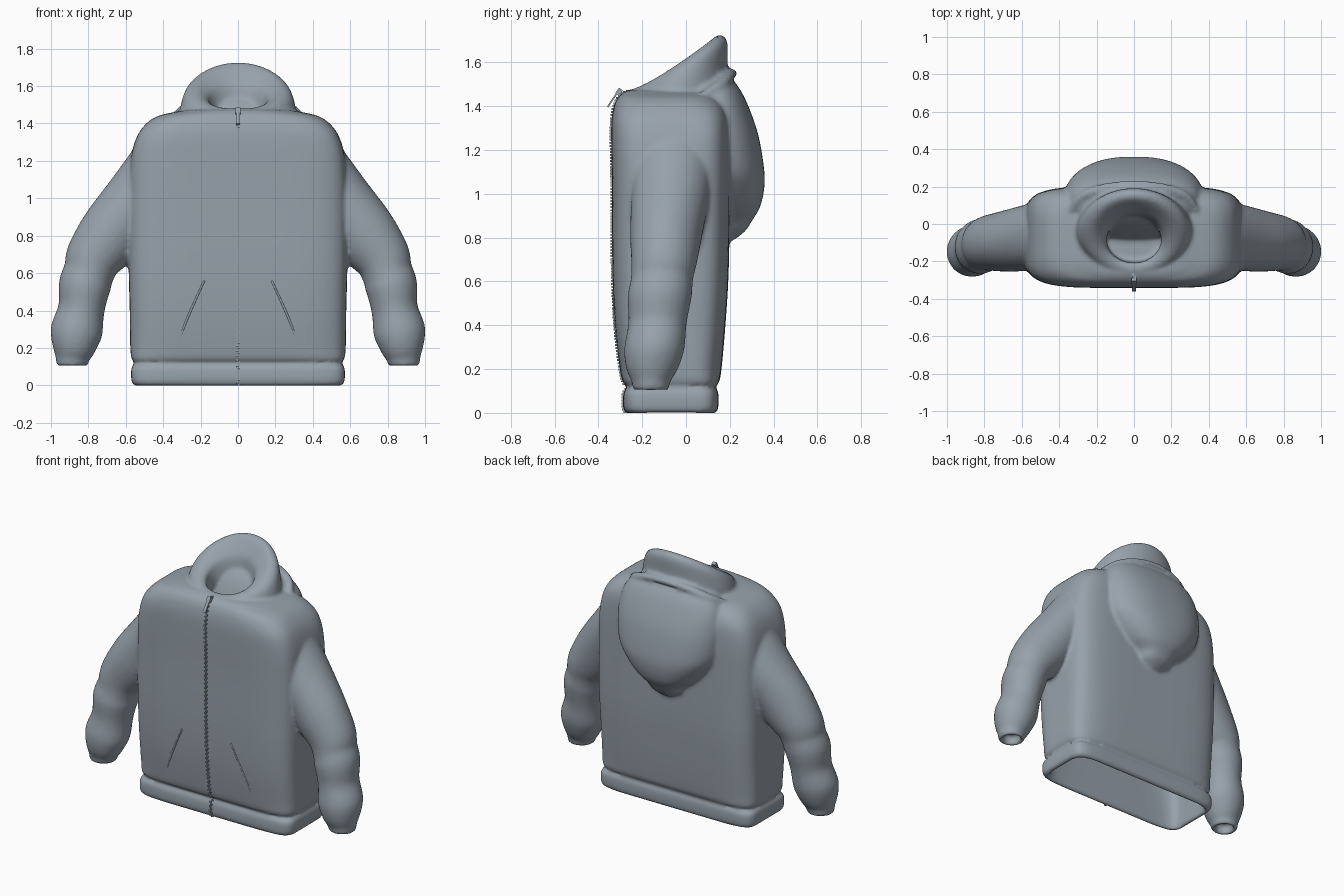
import bpy, bmesh, math
from mathutils import Vector, Matrix

cube = bpy.data.objects.get("Cube")
if cube:
    bpy.data.objects.remove(cube, do_unlink=True)

cloth = bpy.data.materials.new("slate_grey_cloth")
cloth.use_nodes = True
colour = (0.31, 0.36, 0.41, 1)
cloth.diffuse_color = colour
cloth.node_tree.nodes["Principled BSDF"].inputs["Base Color"].default_value = colour
SIDES = 64


def refine(rows, steps=4, cyclic=False):
    """Catmull-Rom interpolation of parameter rows."""
    n, out = len(rows), []
    pick = (lambda i: rows[i % n]) if cyclic else (lambda i: rows[max(0, min(n - 1, i))])
    for i in range(n if cyclic else n - 1):
        for s in range(steps):
            t = s / steps
            out.append([0.5 * (2 * b + (c - a) * t + (2 * a - 5 * b + 4 * c - d) * t * t
                               + (3 * b - a - 3 * c + d) * t ** 3)
                        for a, b, c, d in zip(pick(i - 1), pick(i), pick(i + 1), pick(i + 2))])
    return out if cyclic else out + [list(rows[-1])]


def loft(bm, rings, cyclic=False):
    """Skin a list of rings, capped at both ends or joined into a loop."""
    vs = [[bm.verts.new(p) for p in ring] for ring in rings]
    n = len(vs[0])
    for a, b in zip(vs, vs[1:] + vs[:1] if cyclic else vs[1:]):
        for i in range(n):
            j = (i + 1) % n
            bm.faces.new((a[i], a[j], b[j], b[i]))
    if not cyclic:
        bm.faces.new(vs[0])
        bm.faces.new(vs[-1])


def oval(hx, front, back, z, power, z_back=None):
    """Superellipse ring, optionally rising towards the back."""
    ring = []
    for k in range(SIDES):
        a = 2 * math.pi * (k + 0.5) / SIDES
        c, s = math.cos(a), math.sin(a)
        x = math.copysign(abs(c) ** (2 / power), c)
        y = math.copysign(abs(s) ** (2 / power), s)
        rise = 0 if z_back is None else (z_back - z) * ((1 + s) / 2) ** 1.2
        ring.append((hx * x, (front + back) / 2 + (back - front) / 2 * y, z + rise))
    return ring


def tube(bm, rows, sign=1):
    """Tube through rows of x, y, z, in-plane radius, depth radius."""
    rows, rings, last = refine(rows), [], None
    for i, (x, y, z, r, ry) in enumerate(rows):
        d = Vector(rows[min(i + 1, len(rows) - 1)][:3]) - Vector(rows[max(i - 1, 0)][:3])
        d = d.normalized() if d.length > 1e-5 else last
        if last and d.dot(last) < 0:
            d = -d
        last = d
        side = Vector((0, 1, 0)).cross(d).normalized()
        ring = []
        for k in range(32):
            a = 2 * math.pi * k / 32
            p = Vector((x, y, z)) + side * r * math.cos(a) + Vector((0, ry * math.sin(a), 0))
            ring.append((p.x * sign, p.y, p.z))
        rings.append(ring)
    loft(bm, rings)


def finish(bm, name):
    bmesh.ops.recalc_face_normals(bm, faces=bm.faces)
    mesh = bpy.data.meshes.new(name)
    bm.to_mesh(mesh)
    bm.free()
    mesh.materials.append(cloth)
    obj = bpy.data.objects.new(name, mesh)
    bpy.context.collection.objects.link(obj)
    return obj


# Torso: half width, front, back, height, squareness
cavity = [(.34, -.24, .10, 1.0, 5), (.50, -.27, .13, .65, 5), (.53, -.25, .11, .2, 6),
          (.535, -.25, .11, .02, 8)]
shell = [(.55, -.27, .13, 0, 8), (.567, -.285, .145, .014, 8), (.572, -.288, .149, .06, 8),
         (.567, -.283, .145, .1, 8), (.545, -.262, .128, .118, 7), (.567, -.287, .15, .138, 6),
         (.576, -.302, .162, .2, 5), (.579, -.325, .18, .4, 5), (.585, -.336, .195, .65, 5),
         (.585, -.338, .2, 1.0, 5), (.575, -.341, .2, 1.2, 5), (.545, -.341, .195, 1.32, 5),
         (.50, -.332, .18, 1.39, 4.5), (.44, -.315, .15, 1.435, 4), (.36, -.295, .13, 1.457, 3.5),
         (.25, -.26, .1, 1.474, 3)]
neck = [(.165, -.215, .05, 1.46, 2), (.16, -.21, .05, 1.40, 2), (.15, -.2, .04, 1.3, 2)]
bm = bmesh.new()
loft(bm, [oval(*r) for r in refine(cavity + shell + neck)])

# Sleeves with padded rolls and open cuffs
sleeve = [(.42, -.06, 1.20, .15, .19), (.54, -.07, 1.01, .165, .18), (.67, -.09, .82, .175, .165),
          (.765, -.10, .69, .155, .15), (.795, -.11, .61, .137, .142), (.82, -.12, .53, .139, .146),
          (.837, -.13, .41, .124, .133), (.863, -.145, .29, .139, .137), (.877, -.155, .2, .116, .117),
          (.885, -.16, .14, .09, .087), (.885, -.16, .11, .083, .082), (.885, -.16, .106, .06, .06),
          (.885, -.16, .16, .055, .055)]
for sign in (1, -1):
    tube(bm, sleeve, sign)

# Hood collar: half width, front, back, front height, back height
collar = [(.155, -.21, .05, 1.40, 1.40), (.155, -.21, .05, 1.468, 1.58),
          (.185, -.225, .09, 1.478, 1.665), (.23, -.24, .145, 1.48, 1.725),
          (.275, -.255, .187, 1.475, 1.70), (.30, -.26, .19, 1.46, 1.60),
          (.31, -.265, .19, 1.42, 1.48), (.28, -.25, .17, 1.38, 1.38)]
loft(bm, [oval(hx, f, b, z, 2, zb) for hx, f, b, z, zb in refine(collar, cyclic=True)], True)

# Folded rim behind the collar
half = [(-.33, .08, 1.45, .02, .03), (-.27, .15, 1.49, .025, .03), (-.15, .188, 1.535, .022, .03)]
tube(bm, half + [(0, .203, 1.55, .022, .03)] + [(-r[0],) + r[1:] for r in half[::-1]])

# Hanging hood pouch: half width, rearmost y, height
pouch = [(.2, .205, 1.53), (.30, .245, 1.48), (.355, .285, 1.40), (.375, .33, 1.27),
         (.36, .356, 1.12), (.31, .358, 1.03), (.23, .338, .94), (.15, .303, .88),
         (.12, .27, .83), (.06, .22, .79)]
loft(bm, [oval(hx, .24 - y, y, z, 2.5) for hx, y, z in refine(pouch)])

# Merge the padded parts into one soft garment
jacket = finish(bm, "hooded_jacket")
blend = jacket.modifiers.new("blend", 'REMESH')
blend.mode = 'VOXEL'
blend.voxel_size = 0.012
blend.use_smooth_shade = True
soften = jacket.modifiers.new("soften", 'SMOOTH')
soften.factor = 0.5
soften.iterations = 4


def box(bm, centre, size, tilt=0):
    m = (Matrix.Translation(centre) @ Matrix.Rotation(tilt, 4, 'X')
         @ Matrix.Diagonal((*size, 1)))
    bmesh.ops.create_cube(bm, size=1, matrix=m)


# Zip teeth follow the torso front
bm = bmesh.new()
path = [Vector((0, r[1], r[3])) for r in refine(shell, 8) if r[3] >= 0.004]
travelled, count = 0, 0
for a, b in zip(path, path[1:]):
    travelled += (b - a).length
    while count * 0.014 < travelled:
        p = b + (a - b).normalized() * (travelled - count * 0.014)
        box(bm, p + Vector((0.004 * (-1) ** count, -0.001, 0)), (.013, .012, .009))
        count += 1
finish(bm, "zip_teeth")

# Zip slider and hanging pull tab
bm = bmesh.new()
box(bm, (0, -.305, 1.466), (.026, .022, .03), -.6)
box(bm, (0, -.337, 1.428), (.02, .007, .075), -.6)
finish(bm, "zip_pull")

# Slanted pocket welts
for sign, name in ((1, "left_pocket_welt"), (-1, "right_pocket_welt")):
    bm = bmesh.new()
    tube(bm, [(.33, -.291, .2, .005, .006), (.27, -.318, .36, .006, .006),
              (.18, -.331, .56, .005, .006)], sign)
    welt = finish(bm, name)
    welt.data.shade_smooth()
